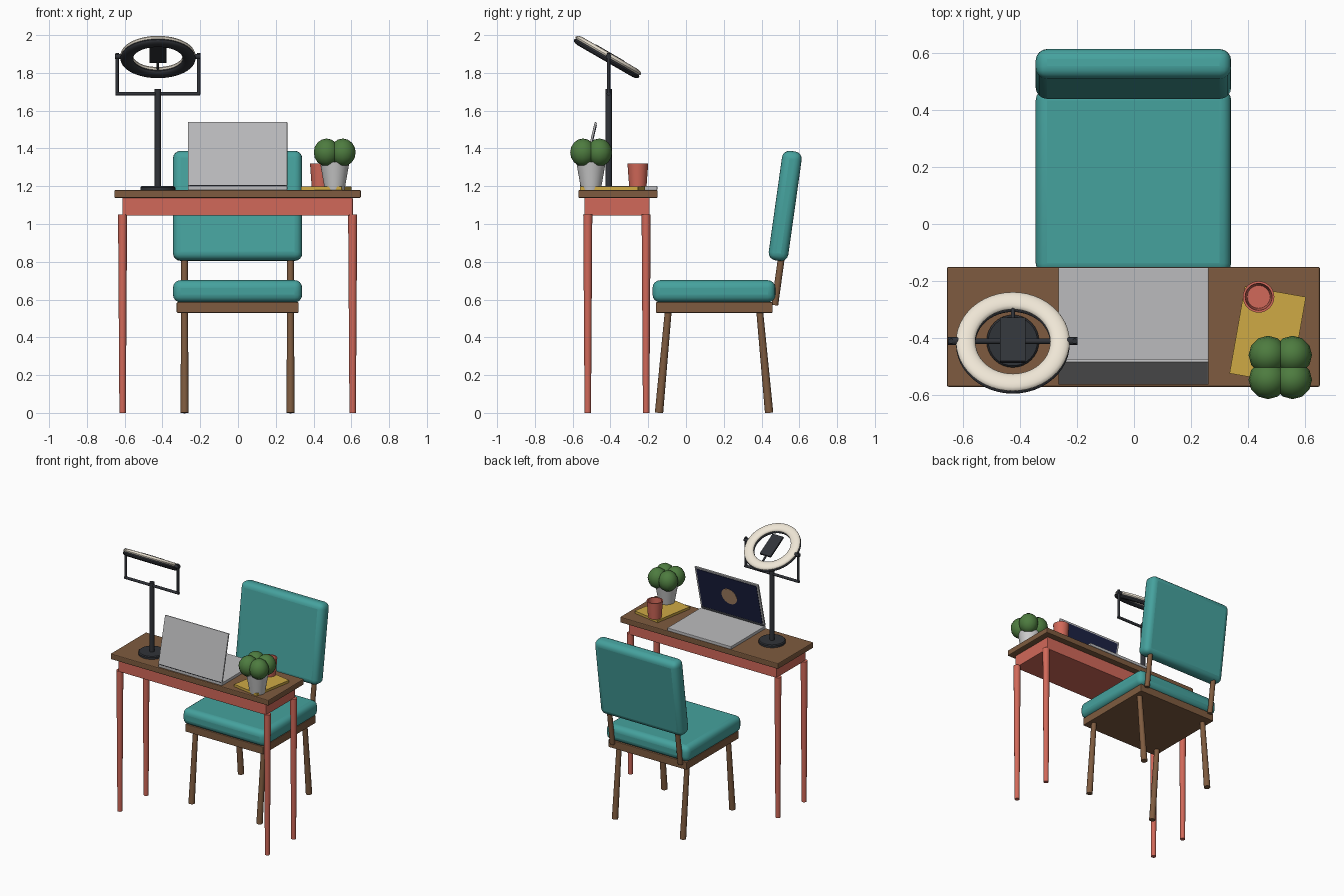
import bpy, bmesh
from math import radians, sin, cos, pi
from mathutils import Vector, Matrix

if "Cube" in bpy.data.objects:
    bpy.data.objects.remove(bpy.data.objects["Cube"])


def material(name, r, g, b):
    m = bpy.data.materials.new(name)
    m.diffuse_color = (r, g, b, 1)
    m.use_nodes = True
    m.node_tree.nodes["Principled BSDF"].inputs["Base Color"].default_value = m.diffuse_color
    return m


TEAL = material("teal_fabric", 0.06, 0.36, 0.34)
WOOD = material("wood", 0.21, 0.105, 0.05)
CORAL = material("coral_paint", 0.64, 0.14, 0.10)
BLACK = material("black_metal", 0.03, 0.033, 0.04)
CREAM = material("cream_diffuser", 0.86, 0.79, 0.67)
SILVER = material("silver", 0.5, 0.5, 0.51)
NAVY = material("navy_screen", 0.012, 0.016, 0.06)
TAN = material("tan", 0.5, 0.3, 0.17)
YELLOW = material("yellow_paper", 0.62, 0.4, 0.06)
GREEN = material("leaf_green", 0.075, 0.2, 0.05)
WHITE = material("white_ceramic", 0.75, 0.75, 0.73)
SOIL = material("soil", 0.06, 0.035, 0.02)


def finish(name, bm, mat, matrix=Matrix(), bevel=0, segments=3, smooth=True):
    bmesh.ops.recalc_face_normals(bm, faces=bm.faces[:])
    mesh = bpy.data.meshes.new(name)
    bm.to_mesh(mesh)
    bm.free()
    ob = bpy.data.objects.new(name, mesh)
    bpy.context.collection.objects.link(ob)
    ob.matrix_world = matrix
    mesh.materials.append(mat)
    if bevel:
        mod = ob.modifiers.new("bevel", "BEVEL")
        mod.width, mod.segments = bevel, segments
    if smooth:
        bpy.ops.object.select_all(action="DESELECT")
        ob.select_set(True)
        bpy.context.view_layer.objects.active = ob
        bpy.ops.object.shade_smooth_by_angle(angle=radians(35))
    return ob


def box(name, size, loc, mat, bevel=0, segments=2, frame=Matrix()):
    bm = bmesh.new()
    bmesh.ops.create_cube(bm, size=1, matrix=Matrix.Diagonal((*size, 1)))
    return finish(name, bm, mat, frame @ Matrix.Translation(loc), bevel, segments, smooth=bevel > 0.02)


def rod(name, a, b, r1, r2, mat, frame=Matrix(), sides=16):
    a, b = Vector(a), Vector(b)
    bm = bmesh.new()
    bmesh.ops.create_cone(bm, cap_ends=True, segments=sides, radius1=r1, radius2=r2, depth=(b - a).length)
    turn = (b - a).to_track_quat("Z", "Y").to_matrix().to_4x4()
    return finish(name, bm, mat, frame @ Matrix.Translation((a + b) / 2) @ turn)


def lathe(name, profile, loc, mat, closed=False, frame=Matrix(), steps=32):
    bm = bmesh.new()
    rings = [[bm.verts.new((r * cos(2 * pi * i / steps), r * sin(2 * pi * i / steps), z))
              for i in range(steps)] for r, z in profile]
    pairs = list(zip(rings, rings[1:])) + ([(rings[-1], rings[0])] if closed else [])
    for p, q in pairs:
        for i in range(steps):
            j = (i + 1) % steps
            bm.faces.new((p[i], p[j], q[j], q[i]))
    if not closed:
        bm.faces.new(rings[0])
        bm.faces.new(rings[-1])
    return finish(name, bm, mat, frame @ Matrix.Translation(loc))


def tilt(loc, degrees):
    return Matrix.Translation(loc) @ Matrix.Rotation(radians(degrees), 4, "X")


# Desk
box("desk_top", (1.305, 0.42, 0.042), (-0.002, -0.36, 1.159), WOOD, 0.006)
box("desk_apron", (1.22, 0.344, 0.093), (-0.002, -0.365, 1.0915), CORAL, 0.003)
for side, x in (("left", -0.611), ("right", 0.607)):
    for end, y in (("front", -0.52), ("back", -0.211)):
        rod(f"desk_{end}_{side}_leg", (x, y, 0), (x, y, 1.05), 0.017, 0.024, CORAL)

# Chair
box("seat_cushion", (0.684, 0.65, 0.117), (-0.002, 0.148, 0.644), TEAL, 0.04, 4)
box("seat_frame", (0.645, 0.618, 0.056), (-0.002, 0.149, 0.558), WOOD, 0.004)
box("backrest", (0.684, 0.105, 0.585), (0, 0, 0), TEAL, 0.04, 4, tilt((-0.002, 0.525, 1.096), -8))
for side, x in (("left", -0.283), ("right", 0.278)):
    rod(f"chair_front_{side}_leg", (x, -0.143, 0), (x, -0.094, 0.54), 0.022, 0.018, WOOD)
    rod(f"chair_back_{side}_leg", (x, 0.44, 0), (x, 0.39, 0.54), 0.022, 0.018, WOOD)
    rod(f"backrest_{side}_post", (x, 0.47, 0.57), (x, 0.513, 0.88), 0.018, 0.018, WOOD)

# Laptop with its screen facing the chair
box("laptop_base", (0.526, 0.408, 0.022), (-0.002, -0.356, 1.191), SILVER, 0.003)
rod("laptop_hinge", (-0.255, -0.553, 1.206), (0.251, -0.553, 1.206), 0.009, 0.009, BLACK)
lid = tilt((-0.002, -0.557, 1.202), -13.3)
box("laptop_lid", (0.526, 0.012, 0.345), (0, 0, 0.1735), SILVER, 0.003, frame=lid)
box("laptop_screen", (0.496, 0.004, 0.315), (0, 0.007, 0.175), NAVY, frame=lid)
rod("screen_disc", (0, 0.008, 0.175), (0, 0.0105, 0.175), 0.063, 0.063, TAN, lid, 32)

# Folder and cup
folder = Matrix.Translation((0.468, -0.389, 1.189)) @ Matrix.Rotation(radians(-10), 4, "Z")
box("folder", (0.217, 0.31, 0.018), (0, 0, 0), YELLOW, frame=folder)
lathe("cup", [(0.046, 0), (0.055, 0.123), (0.047, 0.123), (0.04, 0.012)], (0.436, -0.255, 1.198), CORAL)

# Potted plant
lathe("plant_pot", [(0.052, 0), (0.078, 0.148), (0.068, 0.148), (0.065, 0.125)], (0.512, -0.503, 1.18), WHITE)
rod("pot_soil", (0.512, -0.503, 1.3), (0.512, -0.503, 1.315), 0.066, 0.068, SOIL)
for n, (sx, sy) in enumerate(((-1, -1), (1, -1), (1, 1), (-1, 1))):
    bm = bmesh.new()
    bmesh.ops.create_uvsphere(bm, u_segments=12, v_segments=8, radius=0.068,
                              matrix=Matrix.Diagonal((1, 1, 1.08, 1)))
    finish(f"leaf_clump_{n + 1}", bm, GREEN,
           Matrix.Translation((0.512 + 0.043 * sx, -0.502 + 0.043 * sy, 1.379)))

# Ring light stand and yoke
X, Y = -0.424, -0.41
lathe("lamp_base", [(0.092, 0), (0.092, 0.014), (0.086, 0.02)], (X, Y, 1.18), BLACK)
rod("lamp_pole", (X, Y, 1.19), (X, Y, 1.715), 0.017, 0.017, BLACK)
rod("yoke_bar", (X - 0.224, Y, 1.69), (X + 0.224, Y, 1.69), 0.01, 0.01, BLACK)
for side, s in (("left", -1), ("right", 1)):
    rod(f"yoke_{side}_arm", (X + s * 0.216, Y, 1.685), (X + s * 0.216, Y, 1.905), 0.009, 0.009, BLACK)
    rod(f"yoke_{side}_pivot", (X + s * 0.185, Y, 1.887), (X + s * 0.226, Y, 1.887), 0.014, 0.014, BLACK)

# Tilted ring and phone holder
ring = tilt((X, -0.416, 1.884), -30)
oval = [(0.165 + 0.034 * cos(2 * pi * i / 16), 0.016 * sin(2 * pi * i / 16)) for i in range(16)]
lathe("ring_housing", oval, (0, 0, -0.009), BLACK, True, ring, 48)
lathe("ring_diffuser", oval, (0, 0, 0.009), CREAM, True, ring, 48)
box("phone", (0.09, 0.178, 0.015), (0, 0, 0.02), BLACK, 0.003, frame=ring)
rod("phone_arm", (0, 0.07, 0.012), (0, 0.15, 0.005), 0.007, 0.007, BLACK, ring)
